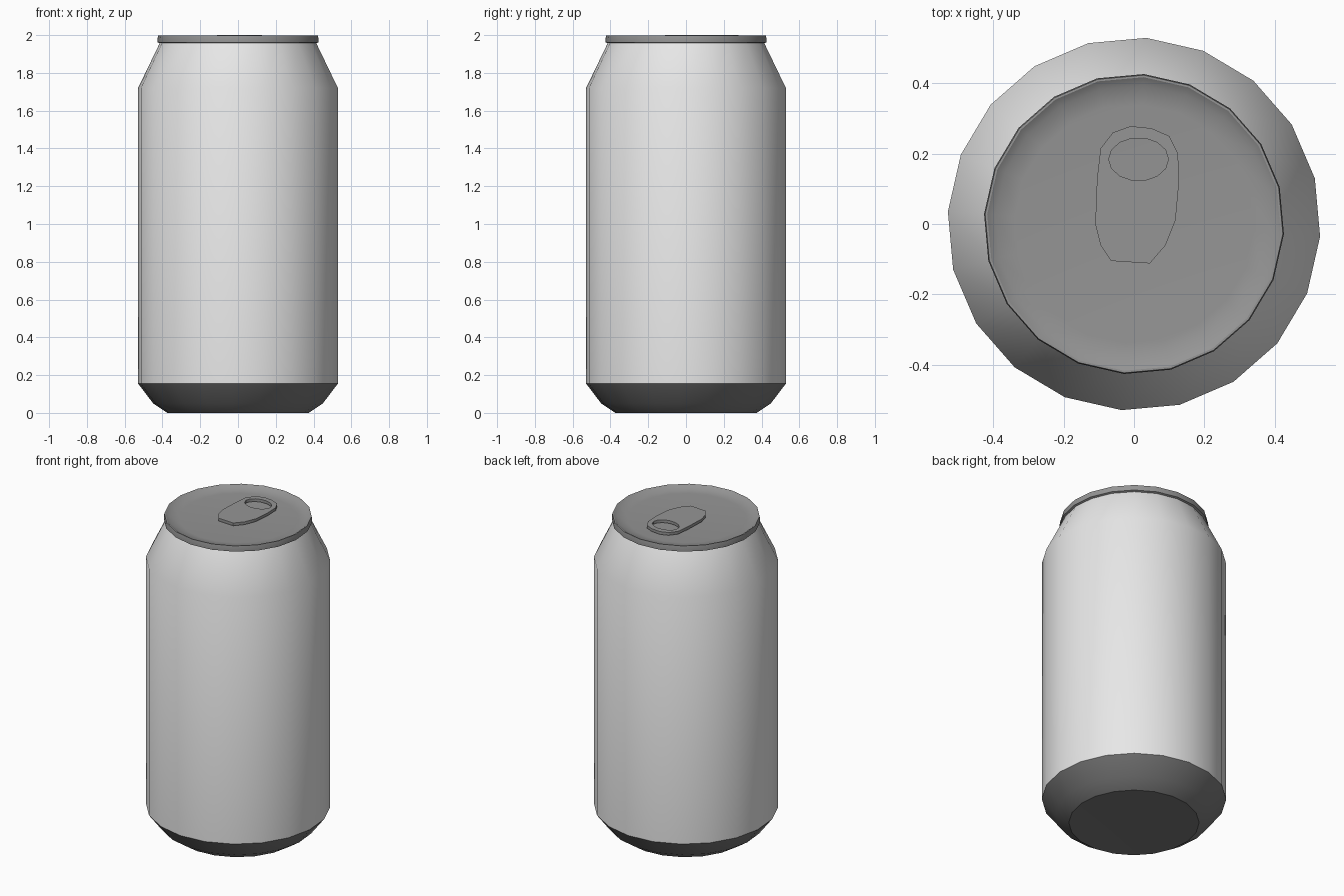
import bpy, bmesh, math

cube = bpy.data.objects.get("Cube")
if cube:
    bpy.data.objects.remove(cube, do_unlink=True)

SIDES = 20
TURN = math.radians(-3.8)


def material(name, value):
    mat = bpy.data.materials.new(name)
    mat.use_nodes = True
    colour = (value, value, value, 1)
    mat.diffuse_color = colour
    mat.node_tree.nodes["Principled BSDF"].inputs["Base Color"].default_value = colour
    return mat


body_grey = material("body light grey", 0.80)
lid_grey = material("lid mid grey", 0.30)
base_grey = material("base dark grey", 0.19)


def smooth(obj, angle):
    bpy.ops.object.select_all(action='DESELECT')
    obj.select_set(True)
    bpy.context.view_layer.objects.active = obj
    bpy.ops.object.shade_smooth_by_angle(angle=math.radians(angle))


def lathe(name, profile, mat, angle=32):
    """Turn a (radius, height) profile, listed bottom to top on the outside, around z."""
    bm = bmesh.new()
    rings = []
    for r, z in profile:
        if r == 0:
            rings.append([bm.verts.new((0, 0, z))] * SIDES)
        else:
            rings.append([bm.verts.new((r * math.cos(TURN + math.tau * i / SIDES),
                                        r * math.sin(TURN + math.tau * i / SIDES), z))
                          for i in range(SIDES)])
    for low, high in zip(rings, rings[1:]):
        for i in range(SIDES):
            j = (i + 1) % SIDES
            corners = dict.fromkeys((low[i], low[j], high[j], high[i]))
            bm.faces.new(list(corners))
    mesh = bpy.data.meshes.new(name)
    bm.to_mesh(mesh)
    bm.free()
    mesh.materials.append(mat)
    obj = bpy.data.objects.new(name, mesh)
    bpy.context.collection.objects.link(obj)
    smooth(obj, angle)
    return obj


# Can wall with sloping shoulder
lathe("can_body", [(0.53, 0.155), (0.53, 1.72), (0.415, 1.958)], body_grey)

# Tapered base with a shallow hollow underneath
lathe("can_base", [(0, 0.012), (0.375, 0), (0.45, 0.05), (0.53, 0.155)], base_grey)

# Rolled rim and recessed lid
lathe("can_lid", [(0.415, 1.957), (0.427, 1.962), (0.427, 1.98), (0.424, 1.997), (0.418, 1.997),
                  (0.395, 1.982), (0.34, 1.977), (0, 1.977)], lid_grey)

# Pull tab: flat outline with a finger hole, given thickness
outline = [(-0.065, -0.105), (0.045, -0.112), (0.09, -0.06), (0.118, 0.01), (0.128, 0.12),
           (0.125, 0.2), (0.1, 0.25), (0.05, 0.272), (-0.01, 0.278), (-0.06, 0.26),
           (-0.095, 0.215), (-0.105, 0.13), (-0.11, 0.0), (-0.095, -0.06)]
hole = [(0.013 + 0.085 * math.cos(math.tau * i / 14), 0.184 + 0.061 * math.sin(math.tau * i / 14))
        for i in range(14)]
curve = bpy.data.curves.new("pull_tab", 'CURVE')
curve.dimensions = '2D'
curve.fill_mode = 'BOTH'
curve.extrude = 0.009
for loop in (outline, hole):
    spline = curve.splines.new('POLY')
    spline.points.add(len(loop) - 1)
    for point, (x, y) in zip(spline.points, loop):
        point.co = (x, y, 0, 1)
    spline.use_cyclic_u = True
curve.materials.append(lid_grey)
tab = bpy.data.objects.new("pull_tab", curve)
tab.location.z = 1.991
bpy.context.collection.objects.link(tab)
bpy.ops.object.select_all(action='DESELECT')
tab.select_set(True)
bpy.context.view_layer.objects.active = tab
bpy.ops.object.convert(target='MESH')
smooth(bpy.context.view_layer.objects.active, 32)
